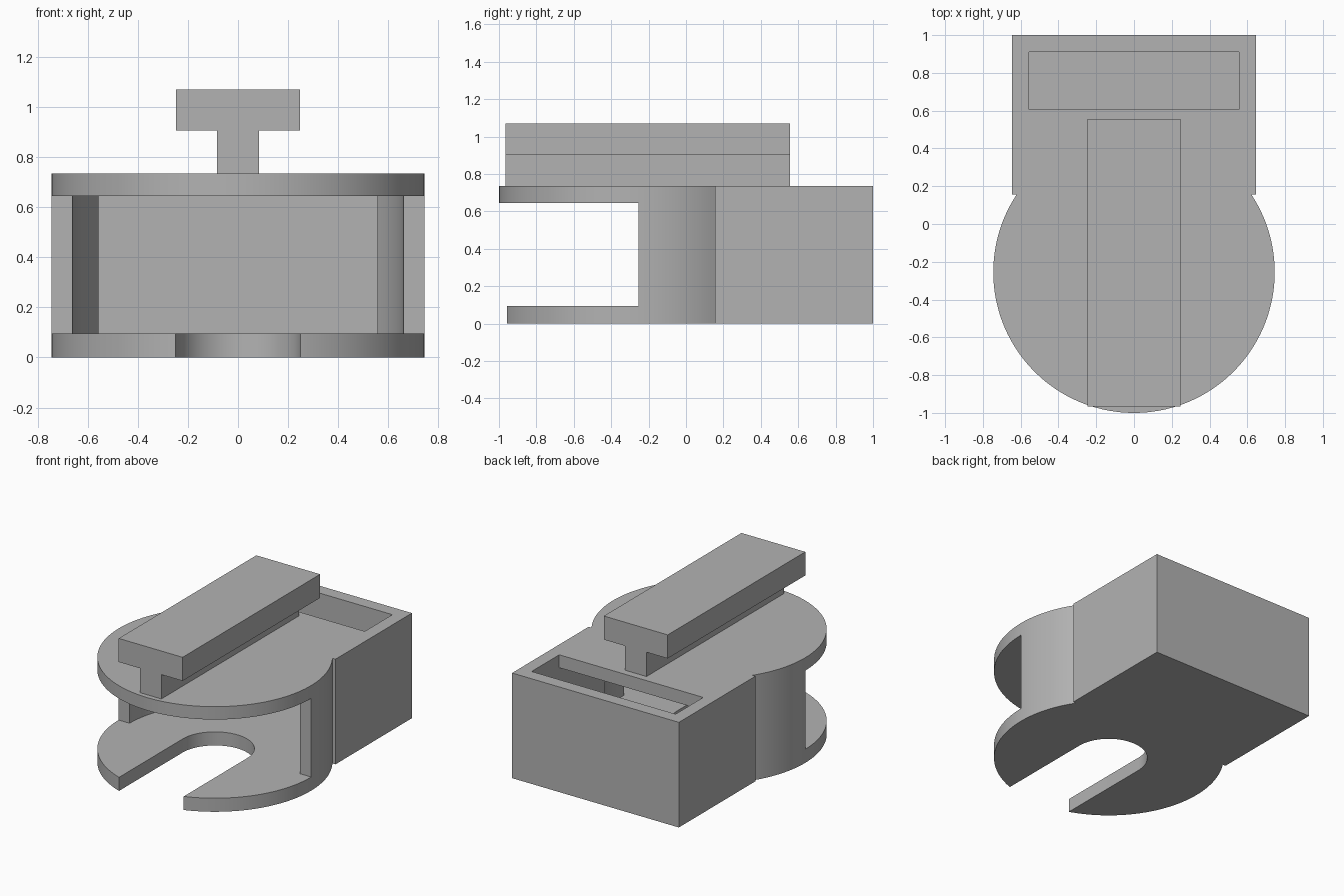
import bpy
import bmesh
from math import cos, sin, acos, asin, pi

cube = bpy.data.objects.get("Cube")
if cube:
    bpy.data.objects.remove(cube, do_unlink=True)

GREY = (0.45, 0.45, 0.45, 1)
mat = bpy.data.materials.new("plain grey")
mat.use_nodes = True
mat.diffuse_color = GREY
mat.node_tree.nodes["Principled BSDF"].inputs["Base Color"].default_value = GREY

CY = -0.255              # centre of the round front
R_OUT, R_IN = 0.745, 0.66
HEIGHT, FLOOR, CEILING = 0.735, 0.095, 0.645
BOX_X, BOX_Y = 0.645, 0.155


def arc(r, a0, a1, steps):
    return [(r * cos(a0 + (a1 - a0) * i / steps),
             CY + r * sin(a0 + (a1 - a0) * i / steps)) for i in range(steps + 1)]


def mirrored(half):
    """Close a right-hand outline with its mirror image."""
    return half + [(-x, y) for x, y in reversed(half)]


def prism(name, outline, lo, hi, along_y=False):
    """Extrude an outline along z, or along y when it is an x-z section."""
    bm = bmesh.new()
    place = (lambda u, v: (u, lo, v)) if along_y else (lambda u, v: (u, v, lo))
    face = bm.faces.new([bm.verts.new(place(u, v)) for u, v in outline])
    out = bmesh.ops.extrude_face_region(bm, geom=[face])
    verts = [g for g in out["geom"] if isinstance(g, bmesh.types.BMVert)]
    step = (0, hi - lo, 0) if along_y else (0, 0, hi - lo)
    bmesh.ops.translate(bm, verts=verts, vec=step)
    bmesh.ops.recalc_face_normals(bm, faces=bm.faces)
    mesh = bpy.data.meshes.new(name)
    bm.to_mesh(mesh)
    bm.free()
    mesh.materials.append(mat)
    obj = bpy.data.objects.new(name, mesh)
    bpy.context.collection.objects.link(obj)
    return obj


def activate(obj):
    bpy.ops.object.select_all(action="DESELECT")
    obj.select_set(True)
    bpy.context.view_layer.objects.active = obj


def cut(obj, cutter):
    cutter.hide_render = True
    mod = obj.modifiers.new("cut", "BOOLEAN")
    mod.operation, mod.solver, mod.object = "DIFFERENCE", "EXACT", cutter
    activate(obj)
    bpy.ops.object.modifier_apply(modifier=mod.name)
    bpy.data.objects.remove(cutter, do_unlink=True)


# Housing: round front joined to a square back
shoulder = asin((BOX_Y - CY) / R_OUT)
half = arc(R_OUT, -pi / 2, shoulder, 48) + [(BOX_X, BOX_Y), (BOX_X, 1)]
left = [(-x, y) for x, y in reversed(half[1:])]
housing = prism("housing", half + left, 0, HEIGHT)

# Inner chamber, open across the whole front
chamber = [(1.2, -1.2), (1.2, CY)] + arc(R_IN, 0, acos(0.557 / R_IN), 12) + [(0.557, 0.91)]
cut(housing, prism("chamber_cutter", mirrored(chamber), FLOOR, CEILING))

# Window through the roof at the back
window = mirrored([(0.557, 0.605), (0.557, 0.91)])
cut(housing, prism("window_cutter", window, 0.6, 0.9))

# Round-ended slot in the floor
slot = [(-0.25, -1.2), (0.25, -1.2)] + arc(0.25, 0, pi, 32)
cut(housing, prism("slot_cutter", slot, -0.2, 0.3))

activate(housing)
bpy.ops.object.shade_smooth_by_angle(angle=0.5)

# T-shaped rail on the roof
section = mirrored([(0.083, HEIGHT), (0.083, 0.905), (0.247, 0.905), (0.247, 1.07)])
prism("top_rail", section, -0.965, 0.555, along_y=True)
